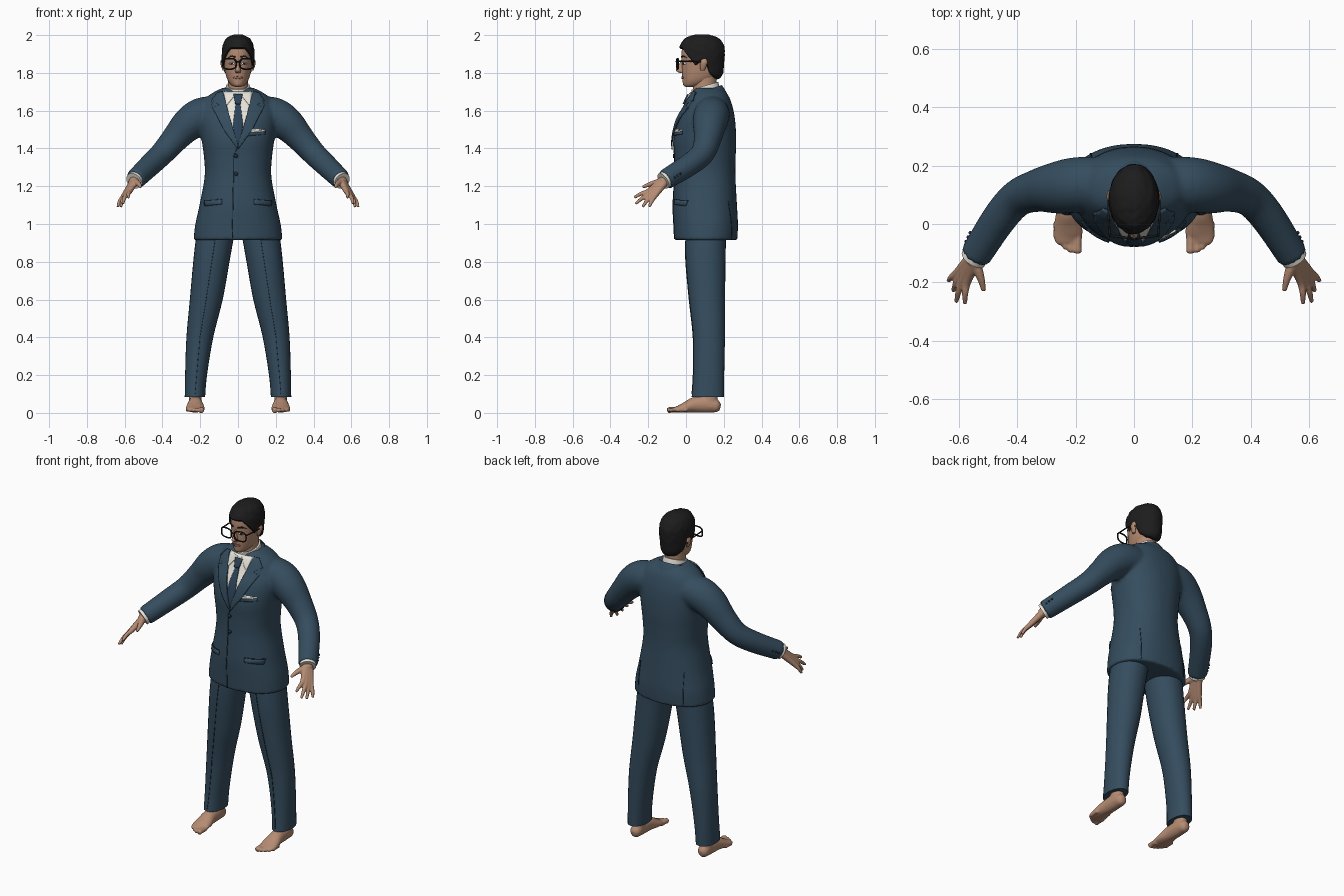
import bpy, bmesh, math, random
from mathutils import Vector, noise
from mathutils.bvhtree import BVHTree

if "Cube" in bpy.data.objects:
    bpy.data.objects.remove(bpy.data.objects["Cube"])


def material(name, r, g, b):
    m = bpy.data.materials.new(name)
    m.use_nodes = True
    m.diffuse_color = (r, g, b, 1)
    bsdf = m.node_tree.nodes["Principled BSDF"]
    bsdf.inputs["Base Color"].default_value = (r, g, b, 1)
    bsdf.inputs["Roughness"].default_value = 0.8
    return m


SUIT = material("navy suit", .035, .073, .112)
SEAM = material("dark navy seam", .014, .03, .05)
TIE = material("blue tie", .025, .055, .1)
SKIN = material("skin", .46, .26, .17)
LIP = material("lips", .33, .14, .1)
WHITE = material("white cloth", .8, .77, .7)
BLACK = material("black hair and frames", .012, .012, .012)


def finish(name, bm, mat, mirror=False, voxel=0, thick=0):
    """Turn a bmesh into a shaded object with its modifiers."""
    bmesh.ops.recalc_face_normals(bm, faces=bm.faces)
    me = bpy.data.meshes.new(name)
    bm.to_mesh(me)
    bm.free()
    ob = bpy.data.objects.new(name, me)
    bpy.context.collection.objects.link(ob)
    me.materials.append(mat)
    bpy.ops.object.select_all(action="DESELECT")
    ob.select_set(True)
    bpy.context.view_layer.objects.active = ob
    bpy.ops.object.shade_smooth_by_angle(angle=math.radians(45))
    if mirror:
        ob.modifiers.new("mirror", "MIRROR").use_mirror_merge = False
    if thick:
        s = ob.modifiers.new("thickness", "SOLIDIFY")
        s.thickness, s.offset = thick, 0
    if voxel:
        r = ob.modifiers.new("blend", "REMESH")
        r.mode, r.voxel_size, r.use_smooth_shade = "VOXEL", voxel, True
        s = ob.modifiers.new("soften", "SMOOTH")
        s.factor, s.iterations = .5, 4
    return ob


def spline(keys, steps):
    """Catmull-Rom interpolation of equal-length tuples."""
    k = [keys[0]] + list(keys) + [keys[-1]]
    out = []
    for i in range(1, len(k) - 2):
        for s in range(steps):
            t = s / steps
            out.append([.5 * (2 * b + (c - a) * t + (2 * a - 5 * b + 4 * c - d) * t * t
                              + (3 * b - a - 3 * c + d) * t ** 3)
                        for a, b, c, d in zip(*k[i - 1:i + 3])])
    return out + [list(keys[-1])]


def skin_rows(bm, rows):
    """Bridge closed rings of points and cap both ends."""
    vs = [[bm.verts.new(p) for p in row] for row in rows]
    n = len(vs[0])
    for a, b in zip(vs, vs[1:]):
        for i in range(n):
            j = (i + 1) % n
            bm.faces.new((a[i], a[j], b[j], b[i]))
    bm.faces.new(vs[0][::-1])
    bm.faces.new(vs[-1])


def loft(bm, keys, flat=True, n=28, steps=5, power=1.0):
    """Sweep ellipses (x, y, z, half width, half depth); flat keeps them level."""
    pts = spline(keys, steps)
    rows = []
    for i, (x, y, z, a, b) in enumerate(pts):
        u, w = Vector((1, 0, 0)), Vector((0, 1, 0))
        if not flat:
            t = Vector(pts[min(i + 1, len(pts) - 1)][:3]) - Vector(pts[max(i - 1, 0)][:3])
            u = t.cross(Vector((0, 0, 1))).normalized()
            w = u.cross(t).normalized()
        row = []
        for k in range(n):
            c, s = math.cos(math.tau * k / n), math.sin(math.tau * k / n)
            c, s = (math.copysign(abs(v) ** power, v) for v in (c, s))
            row.append(Vector((x, y, z)) + u * a * c + w * b * s)
        rows.append(row)
    skin_rows(bm, rows)
    return bm


def surface(ob):
    bpy.context.view_layer.update()
    return BVHTree.FromObject(ob, bpy.context.evaluated_depsgraph_get())


def plate(name, outline, mat, tree, lift=.002, thick=.004, side=-1, mirror=False):
    """Lay a flat x-z outline on a surface, seen from the front or the back."""
    bm = bmesh.new()
    face = bm.faces.new([bm.verts.new((x, 0, z)) for x, z in outline])
    bmesh.ops.triangulate(bm, faces=[face])
    lo, hi = [f(c) for f in (min, max) for c in zip(*outline)][:2], [max(c) for c in zip(*outline)]
    for axis, no in ((0, (1, 0, 0)), (1, (0, 0, 1))):
        cuts = max(1, int((hi[axis] - lo[axis]) / .012))
        for i in range(1, cuts):
            c = lo[axis] + (hi[axis] - lo[axis]) * i / cuts
            bmesh.ops.bisect_plane(bm, geom=bm.verts[:] + bm.edges[:] + bm.faces[:],
                                   plane_co=Vector(no) * c, plane_no=no)
    for v in bm.verts:
        hit = tree.ray_cast(Vector((v.co.x, side, v.co.z)), Vector((0, -side, 0)))[0]
        if hit is None:
            hit = tree.find_nearest(Vector((v.co.x, side * .05 + .1, v.co.z)))[0]
        v.co.y = hit.y + side * lift
    return finish(name, bm, mat, mirror, thick=thick)


def oval(x, z, a, b, n=14):
    return [(x + a * math.cos(math.tau * i / n), z + b * math.sin(math.tau * i / n)) for i in range(n)]


def wire(name, pts, radius, closed=False):
    cu = bpy.data.curves.new(name, "CURVE")
    cu.dimensions, cu.bevel_depth, cu.bevel_resolution = "3D", radius, 2
    sp = cu.splines.new("POLY")
    sp.points.add(len(pts) - 1)
    for p, co in zip(sp.points, pts):
        p.co = (*co, 1)
    sp.use_cyclic_u = closed
    cu.materials.append(BLACK)
    bpy.context.collection.objects.link(bpy.data.objects.new(name, cu))


# Jacket: torso and both sleeves blended together
torso = [(.915, .236, -.062, .272), (1, .226, -.066, .275), (1.1, .204, -.07, .27),
         (1.25, .177, -.062, .262), (1.35, .18, -.062, .263), (1.45, .193, -.066, .266),
         (1.55, .205, -.045, .26), (1.62, .195, -.008, .247), (1.68, .155, .02, .225), (1.72, .085, .045, .19)]
bm = loft(bmesh.new(), [(0, (f + b) / 2, z, w, (b - f) / 2) for z, w, f, b in torso], power=.9, n=40)
for s in (1, -1):
    loft(bm, [(s * .1, .14, 1.585, .09, .09), (s * .19, .135, 1.575, .095, .095), (s * .26, .125, 1.53, .09, .09),
              (s * .33, .115, 1.455, .074, .074), (s * .4, .088, 1.375, .064, .064),
              (s * .465, .015, 1.312, .06, .06), (s * .545, -.11, 1.235, .054, .054)], flat=False)
jacket = surface(finish("jacket", bm, SUIT, voxel=.01))

# Shirt front, collar points, tie and lapels
plate("shirt_front", [(-.085, 1.7), (0, 1.41), (.085, 1.7)], WHITE, jacket)
plate("shirt_collar_points", [(.01, 1.69), (.062, 1.625), (.075, 1.7)], WHITE, jacket, .009, mirror=True)
plate("tie_blade", [(-.012, 1.64), (-.027, 1.52), (-.012, 1.42), (.012, 1.42), (.027, 1.52), (.012, 1.64)],
      TIE, jacket, .007)
plate("tie_knot", [(-.024, 1.685), (-.014, 1.635), (.014, 1.635), (.024, 1.685)], TIE, jacket, .013, .009)
plate("lapels", [(0, 1.395), (.07, 1.49), (.135, 1.615), (.1, 1.63), (.14, 1.655), (.108, 1.695),
                 (.08, 1.702), (.047, 1.58), (.004, 1.43)], SUIT, jacket, .009, .007, mirror=True)

# Jacket details
plate("front_edge", [(-.032, .92), (-.028, .92), (-.02, 1.36), (-.004, 1.4), (-.008, 1.4), (-.025, 1.36)],
      SEAM, jacket, .001, .003)
for z in (1.36, 1.265):
    plate("jacket_button", oval(-.01, z, .01, .01), SEAM, jacket, .004, .007)
plate("hip_pocket_flaps", [(.085, 1.105), (.175, 1.095), (.178, 1.122), (.085, 1.13)], SUIT, jacket, .004, .007, mirror=True)
plate("hip_pocket_seams", [(.085, 1.13), (.178, 1.122), (.178, 1.125), (.085, 1.133)], SEAM, jacket, .004, mirror=True)
plate("breast_pocket", [(.045, 1.465), (.145, 1.475), (.145, 1.492), (.045, 1.482)], SUIT, jacket, .004, .006)
plate("pocket_square", [(.045, 1.482), (.145, 1.49), (.14, 1.502), (.12, 1.496), (.1, 1.502), (.07, 1.493), (.05, 1.5)],
      WHITE, jacket, .004, .007)
plate("side_vents", [(.148, .92), (.152, .92), (.147, 1.12), (.144, 1.12)], SEAM, jacket, .001, .003, 1, True)
bm = bmesh.new()
for i in range(3):
    r = bmesh.ops.create_uvsphere(bm, u_segments=10, v_segments=6, radius=.006)
    bmesh.ops.translate(bm, verts=r["verts"], vec=Vector((.576, -.06, 1.247)).lerp(Vector((.562, -.03, 1.266)), i / 2))
finish("sleeve_buttons", bm, SEAM, mirror=True)


# Collar bands around the neck, rising toward the back
def band(name, keys, mat, front):
    b = loft(bmesh.new(), keys, n=48)
    for v in b.verts:
        v.co.z += .3 * (v.co.y - .1)
    bmesh.ops.delete(b, geom=[v for v in b.verts if v.co.y < front], context="VERTS")
    finish(name, b, mat)


band("shirt_collar", [(0, .105, 1.65, .078, .08), (0, .103, 1.7, .069, .075), (0, .1, 1.732, .064, .07)], WHITE, -1)
band("jacket_collar", [(0, .115, 1.64, .125, .11), (0, .11, 1.685, .098, .093), (0, .107, 1.708, .08, .083)], SUIT, .07)

# Trousers with pressed creases
leg = loft(bmesh.new(), [(.228, .115, .085, .054, .085), (.222, .12, .2, .058, .082), (.202, .122, .4, .071, .084),
                         (.168, .112, .6, .087, .095), (.141, .104, .8, .096, .105), (.122, .104, .93, .1, .108),
                         (.105, .104, 1.02, .1, .11)], power=.95)
legs = surface(finish("trouser_legs", leg, SUIT, mirror=True))
plate("trouser_creases", [(.226, .1), (.229, .1), (.203, .4), (.17, .6), (.124, .91), (.121, .91), (.167, .6), (.2, .4)],
      SEAM, legs, .001, .003, mirror=True)

# Bare feet: ankle, sole and five toes
bm = loft(bmesh.new(), [(.226, .125, .03, .035, .045), (.226, .125, .08, .034, .042), (.226, .125, .16, .036, .042)])
loft(bm, [(.226, .182, .03, .012, .016), (.226, .165, .034, .03, .032), (.226, .12, .045, .036, .044),
          (.226, .05, .043, .04, .042), (.226, 0, .03, .048, .029), (.226, -.04, .02, .05, .018),
          (.222, -.06, .016, .042, .013)], flat=False)
for x, tip, r in ((.194, -.1, .016), (.217, -.098, .012), (.236, -.087, .011), (.253, -.072, .0105), (.267, -.052, .01)):
    loft(bm, [(x, tip + .06, .016, r, r), (x, tip + .025, .016, r * .9, r * .9),
              (x, tip + .008, .014, r, r), (x, tip, .012, r * .6, r * .6)], flat=False, n=12)
finish("feet", bm, SKIN, mirror=True, voxel=.005)

# Hands: wrist plus fingers that merge into the palm
bm = loft(bmesh.new(), [(.51, -.055, 1.268, .03, .03), (.535, -.095, 1.243, .03, .03), (.556, -.13, 1.217, .028, .025)], flat=False)
wrist, middle = Vector((.552, -.122, 1.223)), Vector((.59, -.182, 1.159))
fingers = [((.572, -.197, 1.175), (.58, -.274, 1.14)), ((.587, -.192, 1.162), (.61, -.268, 1.106)),
           ((.597, -.181, 1.153), (.62, -.23, 1.09)), ((.606, -.166, 1.147), (.637, -.195, 1.09))]
for knuckle, tip in fingers:
    k, t = Vector(knuckle), Vector(tip)
    path = [wrist + (k - middle) * .5, k, k.lerp(t, .55) + Vector((.003, 0, .004)), t]
    loft(bm, [(*p, r, r) for p, r in zip(path, (.02, .0145, .011, .0075))], flat=False, n=12)
loft(bm, [(*p, r, r) for p, r in (((.548, -.125, 1.225), .02), ((.533, -.165, 1.217), .0165),
                                  ((.522, -.2, 1.207), .012), ((.516, -.23, 1.195), .008))], flat=False, n=12)
finish("hands", bm, SKIN, mirror=True, voxel=.0045)
finish("shirt_cuffs", loft(bmesh.new(), [(.53, -.087, 1.249, .045, .045), (.552, -.121, 1.228, .045, .045)],
                           flat=False), WHITE, mirror=True)

# Head, neck, nose and ears
skull = [(0, .015, 1.726, .018, .018), (0, .045, 1.737, .037, .06), (0, .065, 1.762, .055, .083),
         (0, .08, 1.8, .067, .101), (0, .083, 1.85, .074, .105), (0, .084, 1.9, .076, .108),
         (0, .085, 1.94, .071, .102), (0, .085, 1.972, .052, .078), (0, .085, 1.99, .018, .03)]
head = surface(finish("head", loft(bmesh.new(), skull, n=40), SKIN))
finish("neck", loft(bmesh.new(), [(0, .105, 1.64, .058, .066), (0, .1, 1.72, .054, .062), (0, .1, 1.8, .055, .062)]), SKIN)
finish("nose", loft(bmesh.new(), [(0, -.012, 1.87, .007, .012), (0, -.022, 1.838, .009, .019),
                                  (0, -.028, 1.813, .015, .025), (0, -.018, 1.8, .012, .016)], n=16), SKIN)
bm = loft(bmesh.new(), [(.074, .088, 1.812, .006, .01), (.079, .09, 1.83, .009, .016),
                        (.083, .094, 1.855, .011, .02), (.083, .096, 1.873, .005, .012)], n=16)
finish("ears", bm, SKIN, mirror=True)

# Painted face details
plate("eye_whites", oval(.032, 1.85, .014, .007), WHITE, head, .001, .003, mirror=True)
plate("irises", oval(.032, 1.85, .006, .006), BLACK, head, .003, .003, mirror=True)
plate("eyebrows", [(.014, 1.881), (.035, 1.885), (.054, 1.879), (.036, 1.893), (.014, 1.888)], BLACK, head, mirror=True)
plate("mouth", oval(0, 1.775, .025, .007), LIP, head, .002, .005)

# Hair: wavy cap that ends on a shaped hairline
random.seed(4)
hairline = [(0, 1.925), (.5, 1.925), (.8, 1.9), (1.1, 1.865), (1.3, 1.84), (1.5, 1.865),
            (1.75, 1.86), (2, 1.8), (2.5, 1.777), (3.2, 1.77)]
shape = spline(skull, 8)
centre = Vector((0, .085, 1.88))


def lookup(table, v, key=0):
    for a, b in zip(table, table[1:]):
        if a[key] <= v <= b[key]:
            t = (v - a[key]) / (b[key] - a[key])
            return [p + (q - p) * t for p, q in zip(a, b)]
    return table[-1]


rows = []
for i in range(26):
    row = []
    for k in range(64):
        ang = math.tau * k / 64
        low = lookup(hairline, min(ang, math.tau - ang))[1]
        z = 1.9895 - (1.9895 - low) * (i / 25) ** 1.6
        _, cy, _, a, b = lookup(shape, z, 2)
        p = Vector((a * math.sin(ang), cy - b * math.cos(ang), z)) - centre
        wave = noise.noise(Vector((p.x * 45, p.y * 45, p.z * 70))) * .035
        row.append(centre + p * ((1.11 if i < 25 else 1.04) + wave * min(1, i / 6)))
    rows.append(row)
bm = bmesh.new()
skin_rows(bm, rows)
bm.faces.ensure_lookup_table()
bmesh.ops.delete(bm, geom=[bm.faces[-1]], context="FACES_ONLY")
finish("hair", bm, BLACK, thick=.004)

# Glasses
for s in (1, -1):
    rim = []
    for i in range(28):
        c, d = math.cos(math.tau * i / 28), math.sin(math.tau * i / 28)
        x = .046 + .036 * math.copysign(abs(c) ** .65, c)
        rim.append((s * x, -.05 + x * .12, 1.848 + .028 * math.copysign(abs(d) ** .65, d)))
    wire("glasses_rim", rim, .0042, True)
    wire("glasses_temple", [(s * .083, -.04, 1.862), (s * .088, .03, 1.861), (s * .086, .1, 1.858), (s * .084, .112, 1.84)], .0038)
wire("glasses_bridge", [(-.012, -.049, 1.856), (0, -.052, 1.86), (.012, -.049, 1.856)], .004)
